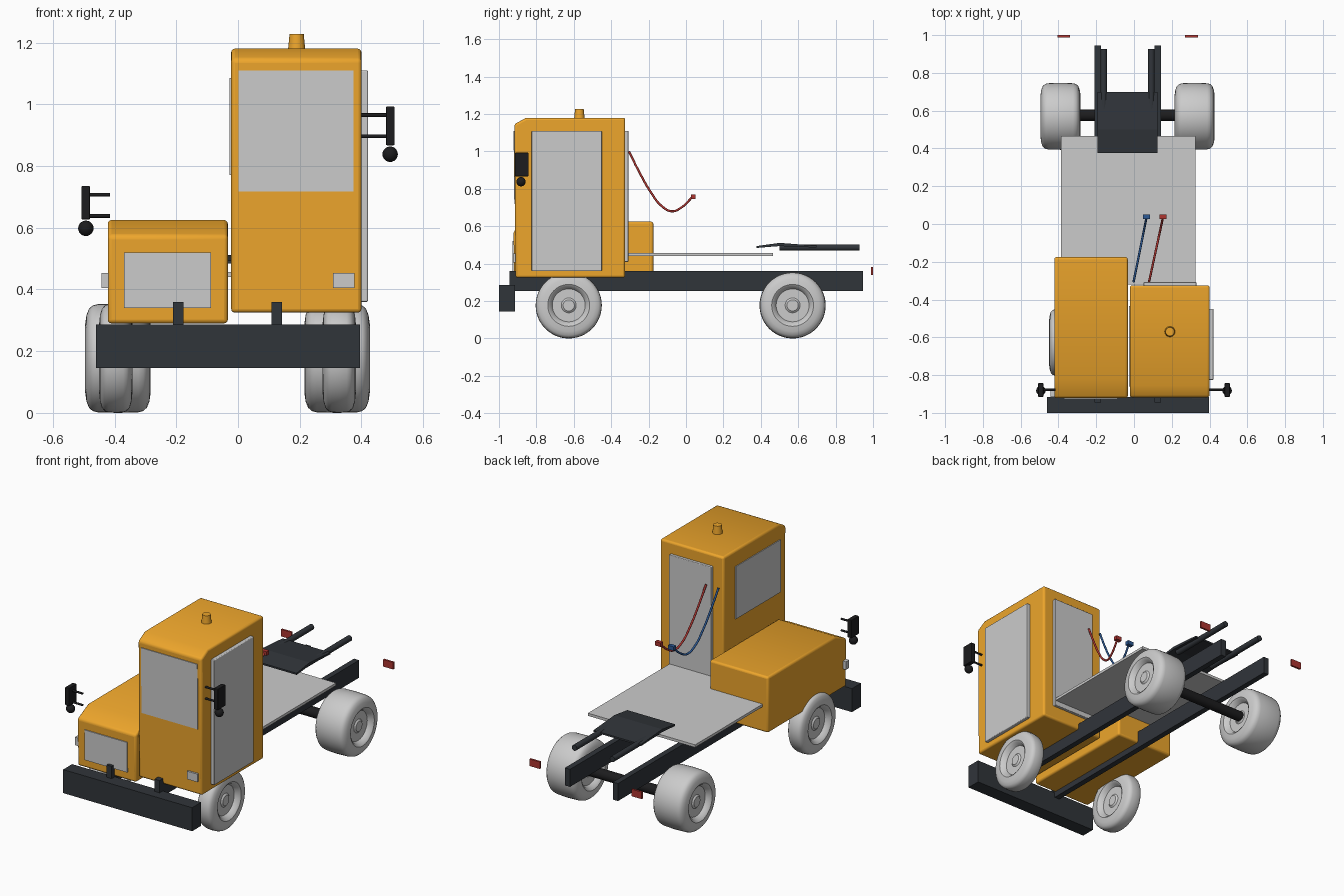
import bpy, bmesh
from math import pi, cos, sin, radians
from mathutils import Vector

if "Cube" in bpy.data.objects:
    bpy.data.objects.remove(bpy.data.objects["Cube"])

CX = -0.034  # chassis centre line


def material(name, rgb):
    m = bpy.data.materials.new(name)
    m.diffuse_color = (*rgb, 1)
    m.use_nodes = True
    m.node_tree.nodes["Principled BSDF"].inputs["Base Color"].default_value = m.diffuse_color
    return m


ORANGE = material("orange_paint", (0.85, 0.38, 0.025))
DARK = material("dark_metal", (0.03, 0.035, 0.042))
BLACK = material("black_plastic", (0.012, 0.012, 0.013))
RED = material("red", (0.42, 0.035, 0.03))
BLUE = material("blue", (0.025, 0.1, 0.3))


def finish(name, bm, mat=None, bevel=0, smooth=False, limit=60):
    bmesh.ops.recalc_face_normals(bm, faces=bm.faces)
    me = bpy.data.meshes.new(name)
    bm.to_mesh(me)
    bm.free()
    ob = bpy.data.objects.new(name, me)
    bpy.context.collection.objects.link(ob)
    if mat:
        me.materials.append(mat)
    if bevel:
        b = ob.modifiers.new("bevel", 'BEVEL')
        b.width, b.segments = bevel, 3
        b.limit_method, b.angle_limit = 'ANGLE', radians(limit)
    if smooth or bevel:
        bpy.context.view_layer.objects.active = ob
        ob.select_set(True)
        bpy.ops.object.shade_smooth_by_angle(angle=radians(35))
        ob.select_set(False)
    return ob


def box(name, x, y, z, mat=None, bevel=0):
    bm = bmesh.new()
    bmesh.ops.create_cube(bm, size=1)
    for v in bm.verts:
        v.co = [a + (b - a) * (c + 0.5) for (a, b), c in zip((x, y, z), v.co)]
    return finish(name, bm, mat, bevel)


def prism(name, x0, x1, profile, mat=None, bevel=0):
    """Extrude a (y, z) outline along x."""
    bm = bmesh.new()
    f = bm.faces.new([bm.verts.new((x0, y, z)) for y, z in profile])
    new = bmesh.ops.extrude_face_region(bm, geom=[f])["geom"]
    for v in new:
        if isinstance(v, bmesh.types.BMVert):
            v.co.x = x1
    return finish(name, bm, mat, bevel)


def rod(name, a, b, r, mat=None, r2=None, sides=24):
    a, b = Vector(a), Vector(b)
    d = b - a
    bm = bmesh.new()
    bmesh.ops.create_cone(bm, cap_ends=True, segments=sides, radius1=r,
                          radius2=r if r2 is None else r2, depth=d.length)
    bm.transform(d.to_track_quat('Z', 'Y').to_matrix().to_4x4())
    bmesh.ops.translate(bm, verts=bm.verts, vec=(a + b) / 2)
    return finish(name, bm, mat, smooth=True)


def ball(name, c, r, mat):
    bm = bmesh.new()
    bmesh.ops.create_uvsphere(bm, u_segments=24, v_segments=12, radius=r)
    bmesh.ops.translate(bm, verts=bm.verts, vec=c)
    return finish(name, bm, mat, smooth=True)


def wheel(name, x, y, w, r=0.177, sides=48):
    """Lathe a tyre with dished rims around x; w is the half width."""
    k = min(0.04, w * 0.55)
    half = [(w - 0.022, 0.03), (w - 0.03, 0.04), (w - 0.03, 0.088), (w - 0.008, 0.1),
            (w, 0.112), (w - k * 0.1, 0.14), (w - k * 0.3, 0.16), (w - k * 0.6, 0.171), (w - k, r - 0.002)]
    prof = half + [(0, r)] + [(-a, b) for a, b in reversed(half)]
    bm = bmesh.new()
    rings = [[bm.verts.new((x + a, y + b * cos(2 * pi * i / sides), r + b * sin(2 * pi * i / sides)))
              for i in range(sides)] for a, b in prof]
    for p, q in zip(rings, rings[1:]):
        for i in range(sides):
            j = (i + 1) % sides
            bm.faces.new((p[i], p[j], q[j], q[i]))
    bm.faces.new(rings[0])
    bm.faces.new(rings[-1])
    return finish(name, bm, smooth=True)


def hose(name, x0, x1, mat):
    path = [(-0.305, 1.0), (-0.25, 0.89), (-0.19, 0.785), (-0.13, 0.708),
            (-0.075, 0.68), (-0.025, 0.7), (0.033, 0.755)]
    cu = bpy.data.curves.new(name, 'CURVE')
    cu.dimensions, cu.bevel_depth, cu.bevel_resolution = '3D', 0.006, 3
    cu.use_fill_caps = True
    s = cu.splines.new('BEZIER')
    s.bezier_points.add(len(path) - 1)
    for p, (y, z) in zip(s.bezier_points, path):
        p.co = (x0 + (x1 - x0) * (y - path[0][0]) / 0.338, y, z)
        p.handle_left_type = p.handle_right_type = 'AUTO'
    cu.materials.append(mat)
    bpy.context.collection.objects.link(bpy.data.objects.new(name, cu))
    box(name + "_coupling", (x1 - 0.019, x1 + 0.019), (0.026, 0.05), (0.745, 0.769), mat)


# Cab and engine hood with sloped front top edges
prism("cab", -0.022, 0.40, [(-0.911, 0.325), (-0.325, 0.325), (-0.325, 1.18),
                            (-0.855, 1.18), (-0.918, 1.145)], ORANGE, 0.012)
prism("hood", -0.422, -0.033, [(-0.918, 0.29), (-0.175, 0.29), (-0.175, 0.625),
                               (-0.82, 0.625), (-0.922, 0.574)], ORANGE, 0.012)

# Windows, doors and grille panels
prism("windshield", 0.002, 0.375, [(-0.918, 0.718), (-0.90, 0.718), (-0.90, 1.11), (-0.922, 1.11)])
box("side_window", (-0.027, -0.01), (-0.86, -0.435), (0.77, 1.085))
box("side_door", (0.39, 0.421), (-0.825, -0.45), (0.36, 1.11), bevel=0.004)
box("rear_door", (0.05, 0.33), (-0.335, -0.308), (0.41, 1.11), bevel=0.004)
box("grille", (-0.37, -0.088), (-0.927, -0.90), (0.34, 0.52))
box("headlight_right", (0.308, 0.377), (-0.924, -0.90), (0.405, 0.453))
box("headlight_left", (-0.442, -0.375), (-0.915, -0.885), (0.405, 0.453))

# Warning beacon on the roof
rod("beacon", (0.19, -0.57, 1.175), (0.19, -0.57, 1.228), 0.028, ORANGE, 0.023)

# Chassis, deck, bumper and rear axle
box("bumper", (-0.46, 0.396), (-1.0, -0.915), (0.145, 0.286), DARK)
box("deck", (-0.386, 0.325), (-0.32, 0.465), (0.44, 0.456))
rod("rear_axle", (CX - 0.3, 0.575, 0.178), (CX + 0.3, 0.575, 0.178), 0.03, BLACK)
for side, s in (("left", -1), ("right", 1)):
    a, b = sorted((CX + s * 0.142, CX + s * 0.176))
    box("frame_rail_" + side, (a, b), (-0.945, 0.945), (0.255, 0.36), DARK)
    rod("lift_rail_" + side, (CX + s * 0.126, 0.5, 0.486), (CX + s * 0.126, 0.927, 0.486), 0.017, DARK)
    wheel("front_wheel_" + side, CX + s * 0.362, -0.627, 0.054)
    wheel("rear_wheel_" + side, CX + s * 0.355, 0.57, 0.106)
    t = CX + s * 0.338
    box("tail_light_" + side, (t - 0.034, t + 0.034), (0.988, 1.0), (0.34, 0.382), RED)

# Bent coupling plate
prism("coupling_plate", -0.192, 0.125, [(0.377, 0.484), (0.377, 0.494), (0.5, 0.511),
                                        (0.698, 0.496), (0.698, 0.486), (0.5, 0.494)], DARK)

# Mirrors with arms and a round lower mirror
for side, s, wall, top, bottom in (("right", 1, 0.39, 0.993, 0.867), ("left", -1, -0.415, 0.735, 0.627)):
    a, b = sorted((s * 0.48, s * 0.507))
    box("mirror_" + side, (a, b), (-0.915, -0.842), (bottom, top), BLACK, 0.003)
    ball("round_mirror_" + side, (s * 0.493, -0.882, bottom - 0.029), 0.025, BLACK)
    for i, z in enumerate((top - 0.028, top - 0.097)):
        rod(f"mirror_arm_{side}_{i}", (wall, -0.878, z), (s * 0.485, -0.878, z), 0.006, BLACK, sides=12)

# Air hoses hanging behind the cab
hose("red_hose", 0.08, 0.153, RED)
hose("blue_hose", -0.002, 0.066, BLUE)
